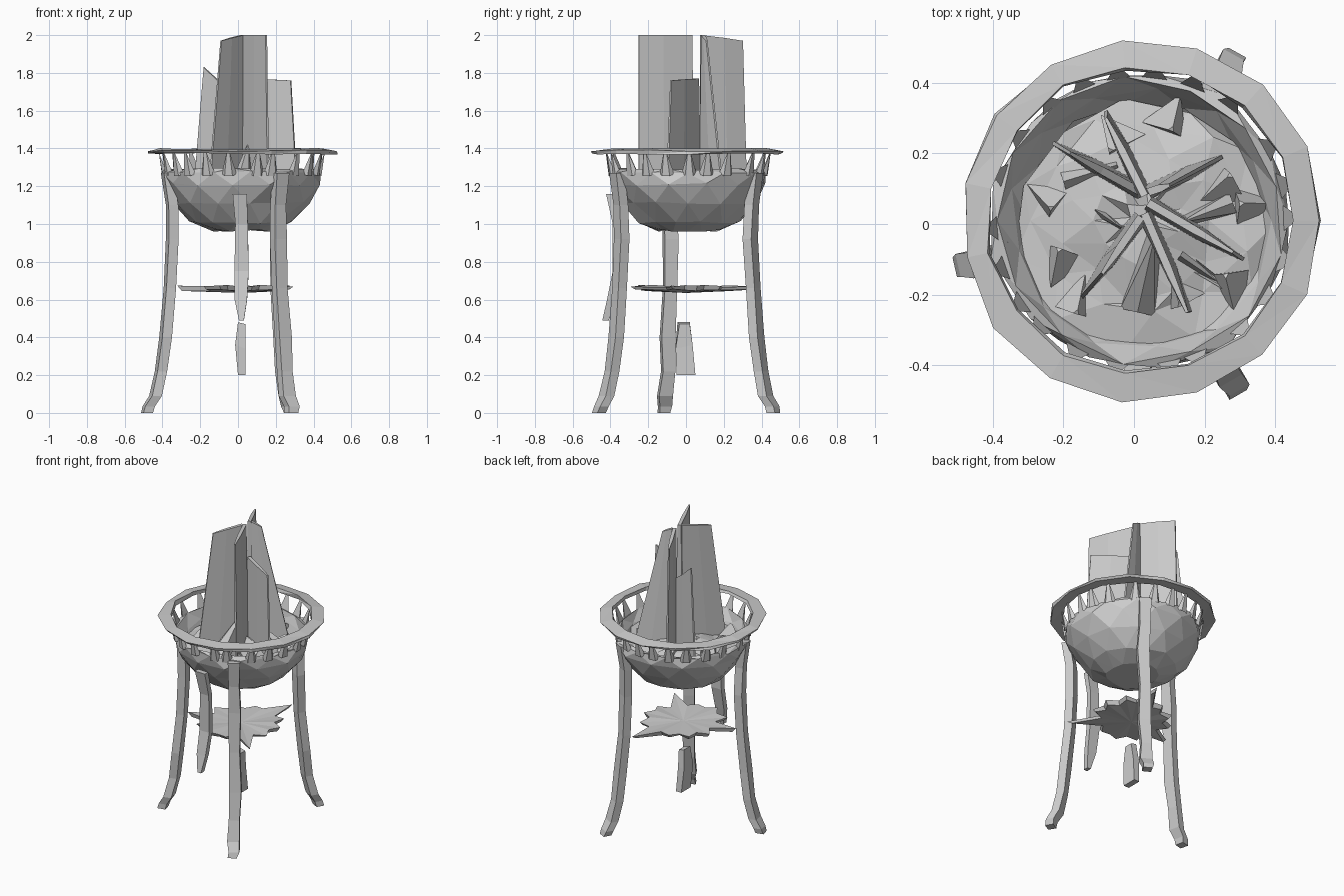
import bpy, math, random
from mathutils import Vector

if "Cube" in bpy.data.objects:
    bpy.data.objects.remove(bpy.data.objects["Cube"])

random.seed(4)
CX, CY = 0.02, 0.01          # bowl axis
JIT = lambda a: random.uniform(-a, a)


def make(name, verts, faces):
    me = bpy.data.meshes.new(name)
    me.from_pydata([tuple(v) for v in verts], [], faces)
    me.validate()
    ob = bpy.data.objects.new(name, me)
    bpy.context.collection.objects.link(ob)
    return ob


def lathe(name, profile, n, jitter=0.0, closed=False, cap=None):
    """Revolve (radius, z) points about the bowl axis, slightly hammered."""
    verts, faces = [], []
    for k, (r, z) in enumerate(profile):
        for i in range(n):
            a = math.tau * (i + (0 if closed else 0.5 * (k % 2))) / n
            rr = r + JIT(jitter)
            verts.append((CX + rr * math.cos(a), CY + rr * math.sin(a), z + JIT(jitter * 0.6)))
    m = len(profile)
    for k in range(m if closed else m - 1):
        k2 = (k + 1) % m
        for i in range(n):
            j = (i + 1) % n
            a, b, c, d = k * n + i, k * n + j, k2 * n + j, k2 * n + i
            faces += [(a, b, c), (a, c, d)] if k % 2 else [(a, b, d), (b, c, d)]
    if cap == "start":
        faces.append(tuple(range(n))[::-1])
    if cap == "end":
        faces.append(tuple(range((m - 1) * n, m * n)))
    return make(name, verts, faces)


def strut(name, path, angle, width, depth, tip=1.0):
    """Box-section bar following (radius, z) points in one radial plane."""
    rad = Vector((math.cos(angle), math.sin(angle), 0))
    tan = Vector((-rad.y, rad.x, 0))
    verts, faces = [], []
    for k, (r, z) in enumerate(path):
        p = Vector((CX, 0, z)) + rad * r + tan * JIT(0.006)
        s = tip if k == len(path) - 1 else 1 - 0.12 * (k % 2)
        for u, v in ((-1, -1), (1, -1), (1, 1), (-1, 1)):
            verts.append(p + tan * u * width * s / 2 + rad * v * depth / 2)
    for k in range(len(path) - 1):
        for i in range(4):
            j = (i + 1) % 4
            faces.append((k * 4 + i, k * 4 + j, k * 4 + 4 + j, k * 4 + 4 + i))
    e = len(verts) - 4
    faces += [(3, 2, 1, 0), (e, e + 1, e + 2, e + 3)]
    return make(name, verts, faces)


# Fire bowl: outer shell, lip and inner wall
lathe("bowl", [(0.16, 0.965), (0.27, 1.01), (0.36, 1.11), (0.415, 1.21), (0.425, 1.275),
               (0.40, 1.29), (0.365, 1.23), (0.33, 1.17)], 13, 0.012, cap="start")

# Flat collar ring around the top
lathe("rim", [(0.432, 1.375), (0.505, 1.372), (0.51, 1.388), (0.436, 1.398)],
      15, 0.008, closed=True)

# Pointed teeth: thin triangles rising from the bowl lip to the rim
TEETH = 22
for i in range(TEETH):
    a = math.tau * i / TEETH + JIT(0.06)
    verts = []
    for da, r, z in ((-0.1, 0.40, 1.265), (0.1, 0.40, 1.265), (0.05, 0.422, 1.255),
                     (-0.05, 0.422, 1.255), (-0.015, 0.44, 1.385), (0.02, 0.44, 1.38)):
        verts.append((CX + r * math.cos(a + da), CY + r * math.sin(a + da), z))
    make("bowl_tooth", verts, [(0, 1, 5, 4), (1, 2, 5), (2, 3, 4, 5), (3, 0, 4)])

# Lumpy bed of coals
lathe("coal_bed", [(0.36, 1.20), (0.29, 1.215), (0.21, 1.225), (0.11, 1.25), (0.03, 1.26)],
      11, 0.032, cap="end")
for i in range(9):
    a, r = math.tau * i / 9 + JIT(0.3), 0.27 + JIT(0.04)
    bpy.ops.mesh.primitive_cone_add(vertices=3, radius1=0.08, radius2=0.01, depth=0.09,
                                    location=(CX + r * math.cos(a), CY + r * math.sin(a), 1.235),
                                    rotation=(JIT(0.5), JIT(0.5), JIT(3)))
    bpy.context.object.name = "coal"

# Flames: upright wedge panels (inner xy, outer foot xy, outer top xy, outer z, inner z)
flames = [((0.03, 0.08), (-0.08, 0.32), (-0.08, 0.30), 1.97, 2.0),
          ((0.02, 0.09), (-0.23, 0.23), (-0.18, 0.20), 1.83, 1.66),
          ((0.04, 0.09), (0.25, 0.19), (0.10, 0.11), 1.97, 2.0),
          ((0.04, 0.06), (0.31, -0.10), (0.28, -0.08), 1.76, 1.77),
          ((0.03, 0.03), (0.16, -0.25), (0.15, -0.25), 2.0, 2.0),
          ((0.02, 0.02), (-0.15, -0.21), (-0.09, -0.14), 1.97, 2.0)]
for inner, foot, top, zo, zi in flames:
    hub, f, t = (Vector((*p, 0)) for p in (inner, foot, top))
    d = (f - hub).normalized()
    n = Vector((-d.y, d.x, 0))
    mid_f, mid_t = hub * 0.45 + f * 0.55, hub * 0.45 + t * 0.55
    verts = []
    for s in (-0.022, 0.022):
        for p, z, k in ((hub, 1.22, 1), (mid_f, 1.22, 0.9), (f, 1.22, 0.25),
                        (hub, zi, 0.5), (mid_t, (zo + zi) / 2, 0.5), (t, zo, 0.2)):
            verts.append(p + n * s * k + Vector((0, 0, z)))
    make("flame_panel", verts,
         [(0, 1, 4, 3), (1, 2, 5, 4), (6, 9, 10, 7), (7, 10, 11, 8),
          (2, 8, 11, 5), (0, 3, 9, 6), (3, 4, 10, 9), (4, 5, 11, 10)])

# Low leaning flame tongues between the panels (foot centre, direction, half width, length, height)
for (x, y), rot, w, run, h in [((0.01, -0.25), 1.35, 0.05, 0.22, 0.22),
                               ((0.28, 0.06), 3.5, 0.03, 0.16, 0.16),
                               ((-0.11, 0.04), -0.6, 0.015, 0.09, 0.12),
                               ((0.13, -0.09), -0.6, 0.02, 0.15, -0.02),
                               ((-0.20, 0.12), 0.3, 0.03, 0.16, 0.05)]:
    d = Vector((math.cos(rot), math.sin(rot), 0))
    n = Vector((-d.y, d.x, 0)) * w
    c, up = Vector((x, y, 1.22)), Vector((0, 0, h))
    ridge = Vector((0, 0, 0.05))
    tip = c + d * run + up
    make("flame_tongue", [c - n, c + n, c + ridge, tip, c + d * run - n * 0.5, c + d * run + n * 0.5],
         [(0, 2, 3), (2, 1, 3), (0, 3, 4), (1, 5, 3), (0, 1, 2), (4, 3, 5)])

# Three splayed legs, tapering into feet
leg_path = [(0.40, 1.27), (0.375, 1.10), (0.372, 0.92), (0.385, 0.66), (0.41, 0.40),
            (0.433, 0.22), (0.465, 0.09), (0.50, 0.035), (0.51, 0.0)]
for ang, out, name in ((193, 0.005, "left_leg"), (61, 0.02, "back_leg"), (-60, 0.02, "front_leg")):
    path = [(r + out, z) for r, z in leg_path]
    strut(name, path, math.radians(ang), 0.075, 0.052, tip=0.75)

# Broken front strut
strut("broken_strut", [(0.405, 1.16), (0.37, 1.0), (0.37, 0.75), (0.40, 0.60), (0.425, 0.49)],
      math.radians(-91), 0.075, 0.035, tip=0.35)

# Short bar hanging under the shelf
make("hanging_bar",
     [(0.0, -0.05, 0.2), (0.04, -0.05, 0.2), (0.04, 0.05, 0.2), (0.0, 0.05, 0.2),
      (-0.015, -0.055, 0.36), (0.04, -0.055, 0.34), (0.035, 0.035, 0.36), (-0.01, 0.035, 0.36),
      (0.0, -0.045, 0.48), (0.04, -0.035, 0.47), (0.04, 0.02, 0.47), (0.0, 0.02, 0.48)],
     [(3, 2, 1, 0), (8, 9, 10, 11)] +
     [(k + i, k + (i + 1) % 4, k + 4 + (i + 1) % 4, k + 4 + i) for k in (0, 4) for i in range(4)])

# Ragged shelf plate with a point reaching each leg
N = 24
reach = (0.35, 0.40, 0.40)
ring = []
for i in range(N):
    a = math.radians(193 + 360 / N * i)
    r = reach[i // 8] if i % 8 == 0 else (0.26 if i % 2 == 0 else 0.215) + JIT(0.02)
    ring.append((CX + r * math.cos(a), r * math.sin(a)))
verts = [(x, y, 0.672 + JIT(0.006)) for x, y in ring]
verts += [(CX + (x - CX) * 0.93, y * 0.93, 0.65 + JIT(0.006)) for x, y in ring]
verts += [(CX, 0, 0.665), (CX, 0, 0.635)]
faces = []
for i in range(N):
    j = (i + 1) % N
    faces += [(2 * N, i, j), (2 * N + 1, N + j, N + i), (i, N + i, N + j, j)]
make("shelf", verts, faces)
